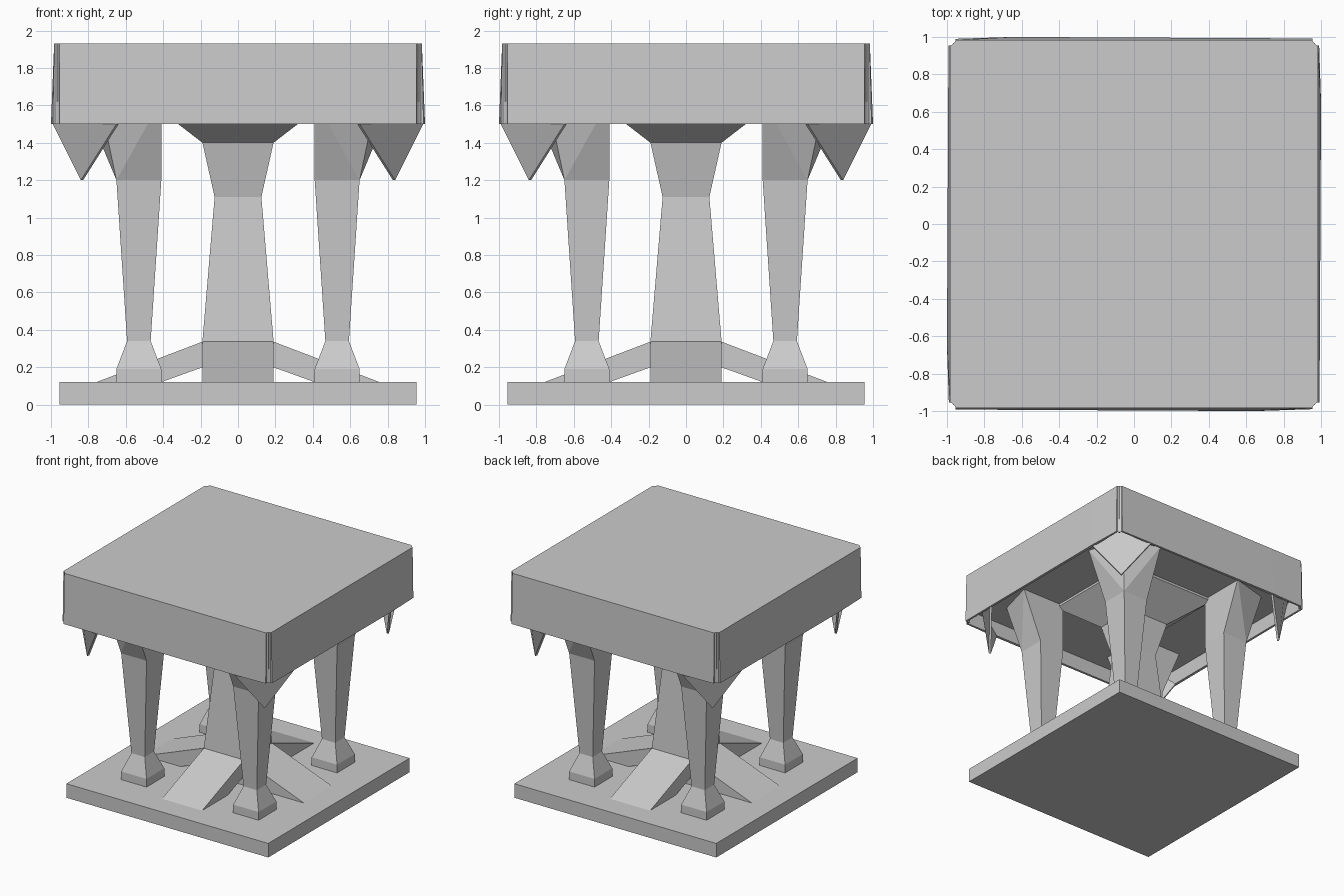
import bpy, bmesh
from mathutils import Matrix
from math import pi

if "Cube" in bpy.data.objects:
    bpy.data.objects.remove(bpy.data.objects["Cube"])


def make(name, verts, faces, turn=0.0):
    bm = bmesh.new()
    vs = [bm.verts.new(v) for v in verts]
    for f in faces:
        bm.faces.new([vs[i] for i in f])
    bmesh.ops.recalc_face_normals(bm, faces=bm.faces)
    bm.transform(Matrix.Rotation(turn, 4, 'Z'))
    me = bpy.data.meshes.new(name)
    bm.to_mesh(me)
    bm.free()
    ob = bpy.data.objects.new(name, me)
    bpy.context.collection.objects.link(ob)
    return ob


def loft(name, rings, turn=0.0, creased_top=False):
    """Skin a stack of equal rings and cap both ends."""
    n = len(rings[0])
    verts = [p for r in rings for p in r]
    faces = [tuple(range(n)), tuple(range(len(verts) - n, len(verts)))]
    for k in range(len(rings) - 1):
        for i in range(n):
            a, b = k * n + i, k * n + (i + 1) % n
            c, d = b + n, a + n
            if creased_top and k == len(rings) - 2 and i in (1, 2):
                # split bent quads from the outer knee corner
                faces += [(a, b, d), (b, c, d)] if i == 1 else [(a, b, c), (a, c, d)]
            else:
                faces.append((a, b, c, d))
    return make(name, verts, faces, turn)


def square(h, z, c=0.0):
    return [(c - h, c - h, z), (c + h, c - h, z), (c + h, c + h, z), (c - h, c + h, z)]


# base slab, table top and centre column
loft("base_slab", [square(.955, 0), square(.955, .12)])
loft("table_top", [square(.967, 1.62), square(.967, 1.93)])
loft("centre_column", [square(h, z) for h, z in (
    (.19, .12), (.19, .34), (.125, 1.11), (.19, 1.4), (.45, 1.6), (.45, 1.63))])

for k in range(4):
    t = k * pi / 2
    # leg with foot and outward flaring top
    rings = [square(h, z, .53) for h, z in (
        (.12, .12), (.12, .19), (.063, .34), (.12, 1.2))]
    rings.append([(.41, .41, 1.63), (.83, .41, 1.63), (.74, .74, 1.63), (.41, .83, 1.63)])
    loft(f"leg_{k}", rings, t, True)

    # sloping brace at the foot of the column
    side = [(-.18, .34), (-.757, .12), (-.41, .12), (-.18, .203)]
    loft(f"foot_brace_{k}", [[(x, y, z) for y, z in side] for x in (-.19, .19)], t)

    # cloth side panel, slightly flared towards the hem
    bottom = [(-.955, -.975, 1.5), (-.955, -.992, 1.5), (.65, -1.0, 1.5),
              (.955, -.99, 1.5), (.955, -.975, 1.5)]
    top = [(-.955, -.96, 1.93), (-.955, -.983, 1.93), (.65, -.983, 1.93),
           (.955, -.983, 1.93), (.955, -.96, 1.93)]
    loft(f"cloth_panel_{k}", [bottom, top], t)

    # hanging cloth corner, a thin diagonal triangle folded up behind the panels
    tri = [(.65, -.99, 1.5), (.84, -.84, 1.2), (.99, -.65, 1.5),
           (.965, -.80, 1.63), (.80, -.965, 1.63)]
    o = .012
    loft(f"cloth_corner_{k}", [tri, [(x - o, y + o, z) for x, y, z in tri]], t)

    # folded cloth edge inside the open corner
    fold = [(.95, -.95), (.978, -.955), (.965, -.965), (.955, -.978)]
    loft(f"corner_fold_{k}", [[(x, y, z) for x, y in fold] for z in (1.5, 1.93)], t)
